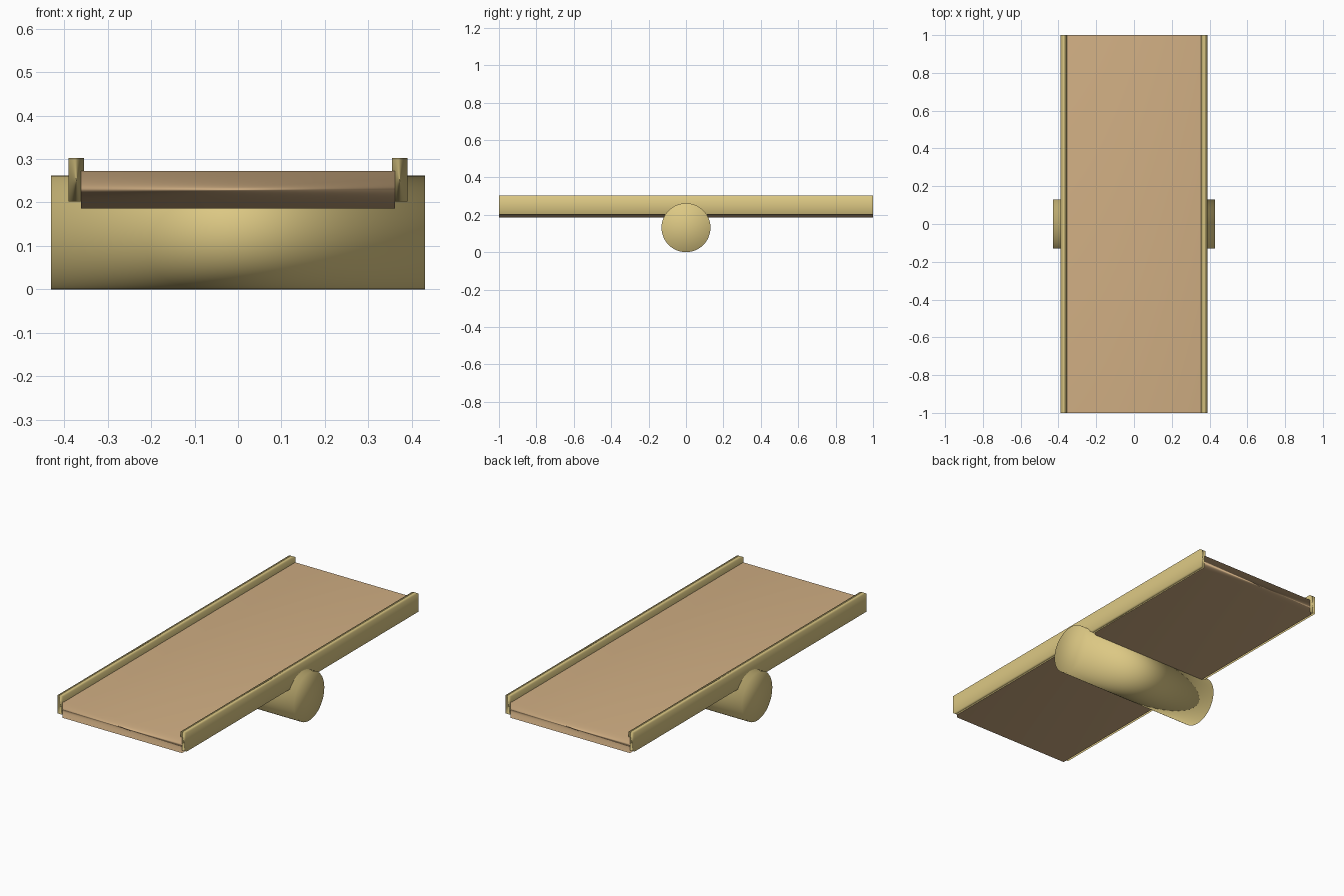
import bpy
import math

default = bpy.data.objects.get("Cube")
if default:
    bpy.data.objects.remove(default, do_unlink=True)


def make_material(name, colour):
    mat = bpy.data.materials.new(name)
    mat.use_nodes = True
    mat.diffuse_color = (*colour, 1)
    mat.node_tree.nodes["Principled BSDF"].inputs["Base Color"].default_value = (*colour, 1)
    return mat


def finish(obj, name, mat):
    """Name, colour and softly shade a part, with normals led by its large faces."""
    obj.name = name
    obj.data.materials.append(mat)
    bpy.ops.object.transform_apply(location=False, rotation=True, scale=True)
    bpy.ops.object.shade_smooth()
    normals = obj.modifiers.new("Area normals", 'WEIGHTED_NORMAL')
    normals.mode = 'FACE_AREA'
    normals.weight = 50


def box(name, x, z, length, mat):
    """Box spanning the x and z ranges, centred along y."""
    centre = (sum(x) / 2, 0, sum(z) / 2)
    bpy.ops.mesh.primitive_cube_add(size=1, location=centre)
    obj = bpy.context.object
    obj.scale = (x[1] - x[0], length, z[1] - z[0])
    finish(obj, name, mat)


brass = make_material("pale yellow wood", (0.72, 0.58, 0.23))
tan = make_material("tan wood", (0.64, 0.43, 0.23))

# Roller lying across the middle
radius = 0.131
bpy.ops.mesh.primitive_cylinder_add(vertices=48, radius=radius, depth=0.86,
                                    location=(0, 0, radius),
                                    rotation=(0, math.pi / 2, 0))
finish(bpy.context.object, "roller", brass)

# Flat deck resting in the roller
box("deck", (-0.361, 0.361), (0.186, 0.273), 2, tan)

# Raised rails along both long edges
box("left_rail", (0.354, 0.39), (0.202, 0.302), 2, brass)
box("right_rail", (-0.39, -0.354), (0.202, 0.302), 2, brass)
